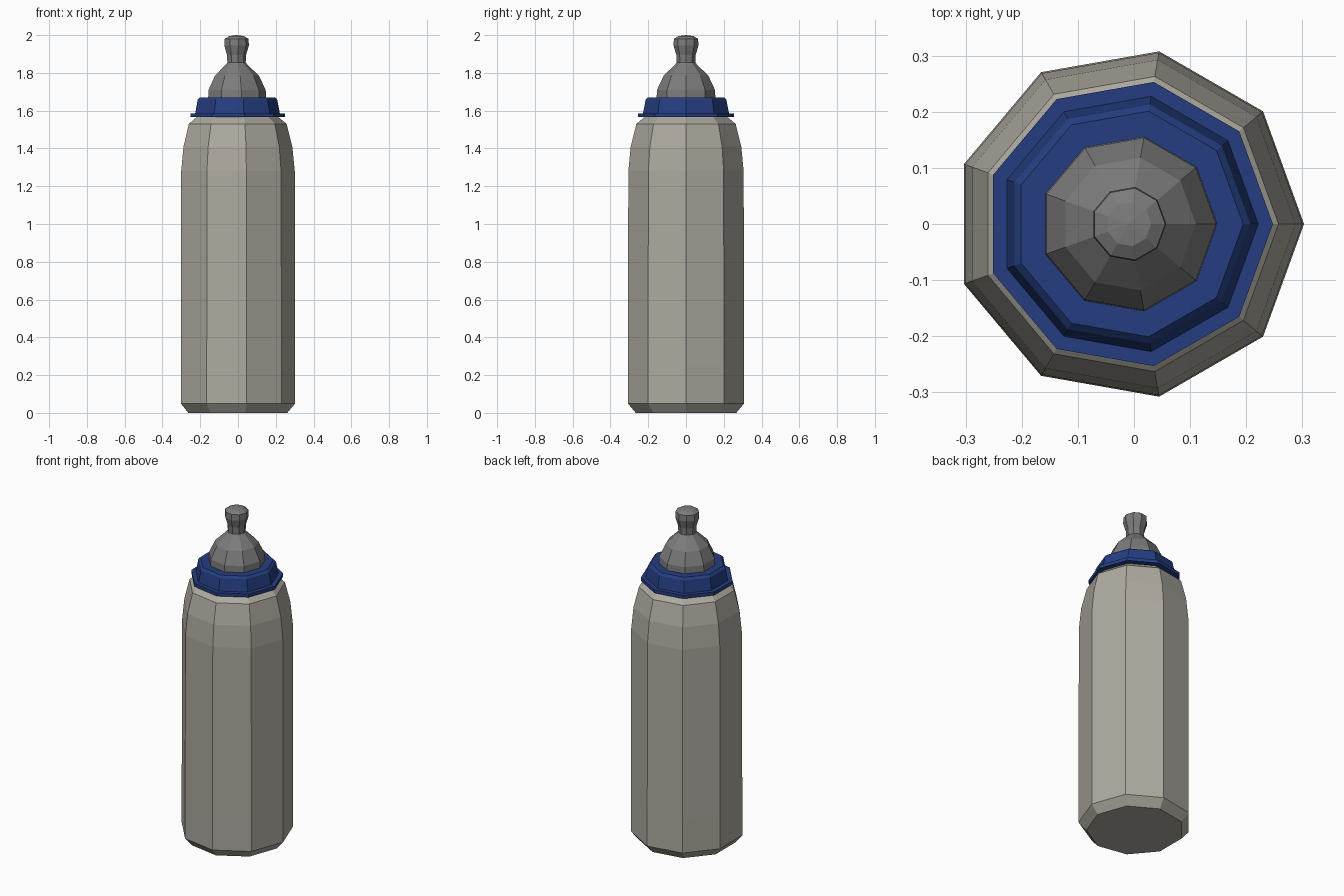
import bpy, bmesh
from math import cos, sin, tau

if "Cube" in bpy.data.objects:
    bpy.data.objects.remove(bpy.data.objects["Cube"])

SIDES = 9
CENTRE_X = -0.0094  # centres the nine-sided outline between x = -0.303 and 0.303


def material(name, colour):
    mat = bpy.data.materials.new(name)
    mat.diffuse_color = (*colour, 1)
    mat.use_nodes = True
    mat.node_tree.nodes["Principled BSDF"].inputs["Base Color"].default_value = mat.diffuse_color
    return mat


def lathe(name, profile, mat):
    """Revolve (radius, z) points into a faceted solid; radius 0 makes an apex."""
    bm = bmesh.new()
    rings = []
    for r, z in profile:
        n = SIDES if r else 1
        rings.append([bm.verts.new((r * cos(tau * i / SIDES), r * sin(tau * i / SIDES), z))
                      for i in range(n)])
    for low, high in zip(rings, rings[1:]):
        for i in range(SIDES):
            j = (i + 1) % SIDES
            if len(high) == 1:
                bm.faces.new((low[i], low[j], high[0]))
            else:
                bm.faces.new((low[i], low[j], high[j], high[i]))
    bm.faces.new(rings[0][::-1])
    if len(rings[-1]) > 1:
        bm.faces.new(rings[-1])
    mesh = bpy.data.meshes.new(name)
    bm.to_mesh(mesh)
    bm.free()
    mesh.materials.append(mat)
    obj = bpy.data.objects.new(name, mesh)
    obj.location.x = CENTRE_X
    bpy.context.collection.objects.link(obj)
    return obj


beige = material("bottle_beige", (0.42, 0.40, 0.35))
blue = material("collar_blue", (0.018, 0.048, 0.22))
grey = material("teat_grey", (0.2, 0.2, 0.2))

# Bottle body with chamfered base and rounded shoulder
lathe("bottle_body", [(0.270, 0), (0.3124, 0.05), (0.3124, 0.25), (0.310, 1.28),
                      (0.297, 1.41), (0.267, 1.53), (0.222, 1.567)], beige)

# Screw collar with thin flange
lathe("screw_collar", [(0.257, 1.566), (0.257, 1.586), (0.231, 1.586),
                       (0.217, 1.658), (0.204, 1.671)], blue)

# Teat: dome, narrow neck and bulbed tip
lathe("teat", [(0.158, 1.665), (0.156, 1.71), (0.120, 1.785), (0.058, 1.845),
               (0.050, 1.855), (0.052, 1.895), (0.067, 1.945), (0.065, 1.98),
               (0.040, 1.995), (0, 2.0)], grey)
